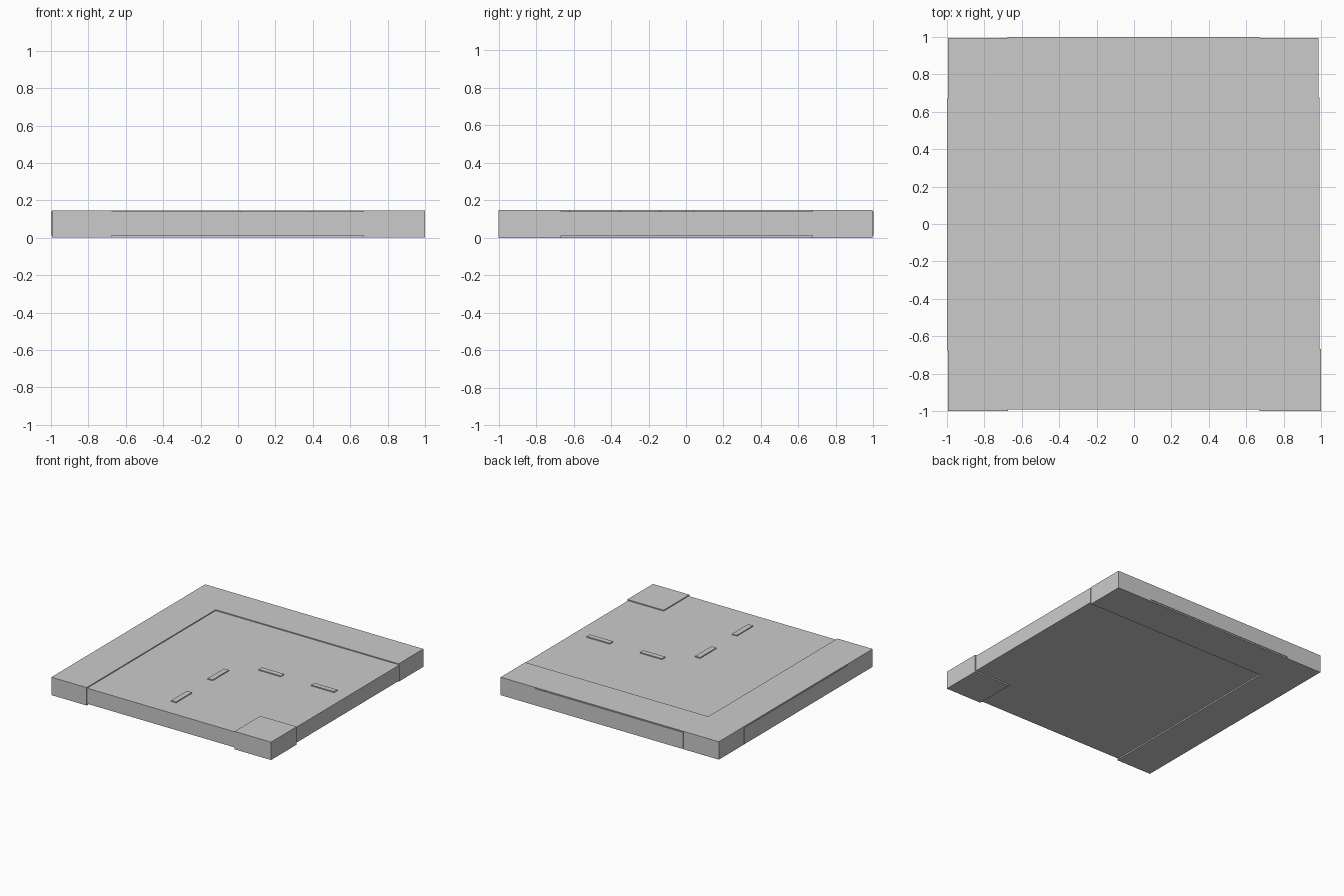
import bpy, bmesh

if "Cube" in bpy.data.objects:
    bpy.data.objects.remove(bpy.data.objects["Cube"])

TOP, ROAD_TOP, ROAD_BOTTOM = 0.147, 0.139, 0.011


def prism(name, outline, z0, z1):
    """Extrude a flat outline (counter-clockwise) from z0 to z1."""
    bm = bmesh.new()
    face = bm.faces.new([bm.verts.new((x, y, z0)) for x, y in outline])
    new = bmesh.ops.extrude_face_region(bm, geom=[face])["geom"]
    verts = [v for v in new if isinstance(v, bmesh.types.BMVert)]
    bmesh.ops.translate(bm, verts=verts, vec=(0, 0, z1 - z0))
    bmesh.ops.recalc_face_normals(bm, faces=bm.faces)
    mesh = bpy.data.meshes.new(name)
    bm.to_mesh(mesh)
    bm.free()
    obj = bpy.data.objects.new(name, mesh)
    bpy.context.collection.objects.link(obj)
    return obj


def rect(x0, x1, y0, y1):
    return [(x0, y0), (x1, y0), (x1, y1), (x0, y1)]


# L-shaped outer pavement
prism("outer_pavement", [(-0.995, -1), (-0.675, -1), (-0.675, 0.675),
                         (0.987, 0.675), (0.987, 0.995), (-0.995, 0.995)], 0, TOP)

# Small inner corner pavement
prism("inner_pavement", rect(0.67, 1, -1, -0.667), 0, TOP)

# Road slab: turns the corner, arms poke slightly through the pavement sides
a, b = -0.675, 0.67
prism("road", [(a, -0.992), (b, -0.992), (b, a), (0.993, a), (0.993, 0.675),
               (b, 0.675), (b, 1), (a, 1), (a, b), (-1, b), (-1, a), (a, a)],
      ROAD_BOTTOM, ROAD_TOP)

# Raised lane dashes
for i, (x0, x1, y0, y1) in enumerate([(0.19, 0.39, -0.003, 0.04),
                                      (0.665, 0.875, -0.003, 0.04),
                                      (-0.03, 0.015, -0.35, -0.14),
                                      (-0.03, 0.015, -0.825, -0.618)]):
    prism(f"lane_dash_{i + 1}", rect(x0, x1, y0, y1), ROAD_TOP - 0.01, TOP)
